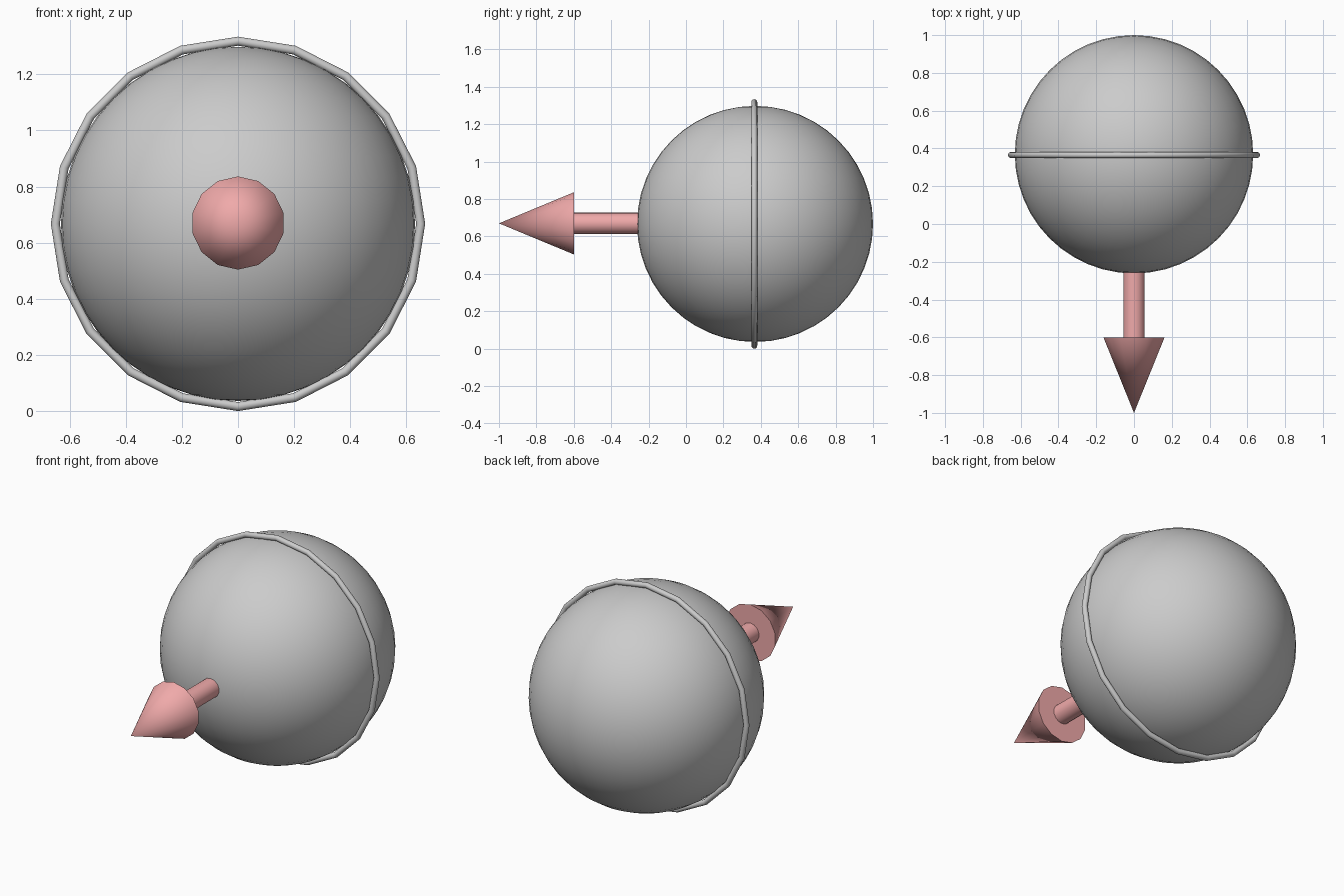
import bpy
from math import pi, radians

if "Cube" in bpy.data.objects:
    bpy.data.objects.remove(bpy.data.objects["Cube"])

ZC, YC = 0.667, 0.369      # centre of the ball


def paint(ob, name, rgb):
    mat = bpy.data.materials.get(name) or bpy.data.materials.new(name)
    mat.diffuse_color = (*rgb, 1)
    mat.use_nodes = True
    mat.node_tree.nodes["Principled BSDF"].inputs["Base Color"].default_value = mat.diffuse_color
    ob.data.materials.append(mat)


def finish(name, angle=35):
    ob = bpy.context.object
    ob.name = name
    bpy.ops.object.transform_apply(location=False, rotation=True, scale=True)
    bpy.ops.object.shade_smooth_by_angle(angle=radians(angle))
    return ob


# Ball
bpy.ops.mesh.primitive_uv_sphere_add(segments=48, ring_count=24, radius=0.631,
                                     location=(0, YC, ZC))
finish("ball")

# Twenty-sided hoop around the ball, facing front
bpy.ops.mesh.primitive_torus_add(major_segments=20, minor_segments=12,
                                 major_radius=0.651, minor_radius=0.016,
                                 location=(0, YC - 0.004, ZC), rotation=(pi / 2, 0, 0))
paint(finish("hoop"), "hoop_grey", (0.7, 0.7, 0.7))

# Arrow shaft, starting just inside the ball
PINK = (0.87, 0.40, 0.40)
y0, y1 = -0.2, -0.6
bpy.ops.mesh.primitive_cylinder_add(vertices=14, radius=0.057, depth=y0 - y1,
                                    location=(0, (y0 + y1) / 2, ZC + 0.003),
                                    rotation=(pi / 2, 0, 0))
paint(finish("arrow_shaft"), "arrow_pink", PINK)

# Arrow head, pointing to the front
bpy.ops.mesh.primitive_cone_add(vertices=14, radius1=0.166, radius2=0, depth=0.4,
                                location=(0, -0.8, ZC + 0.003), rotation=(pi / 2, 0, 0))
paint(finish("arrow_head"), "arrow_pink", PINK)
